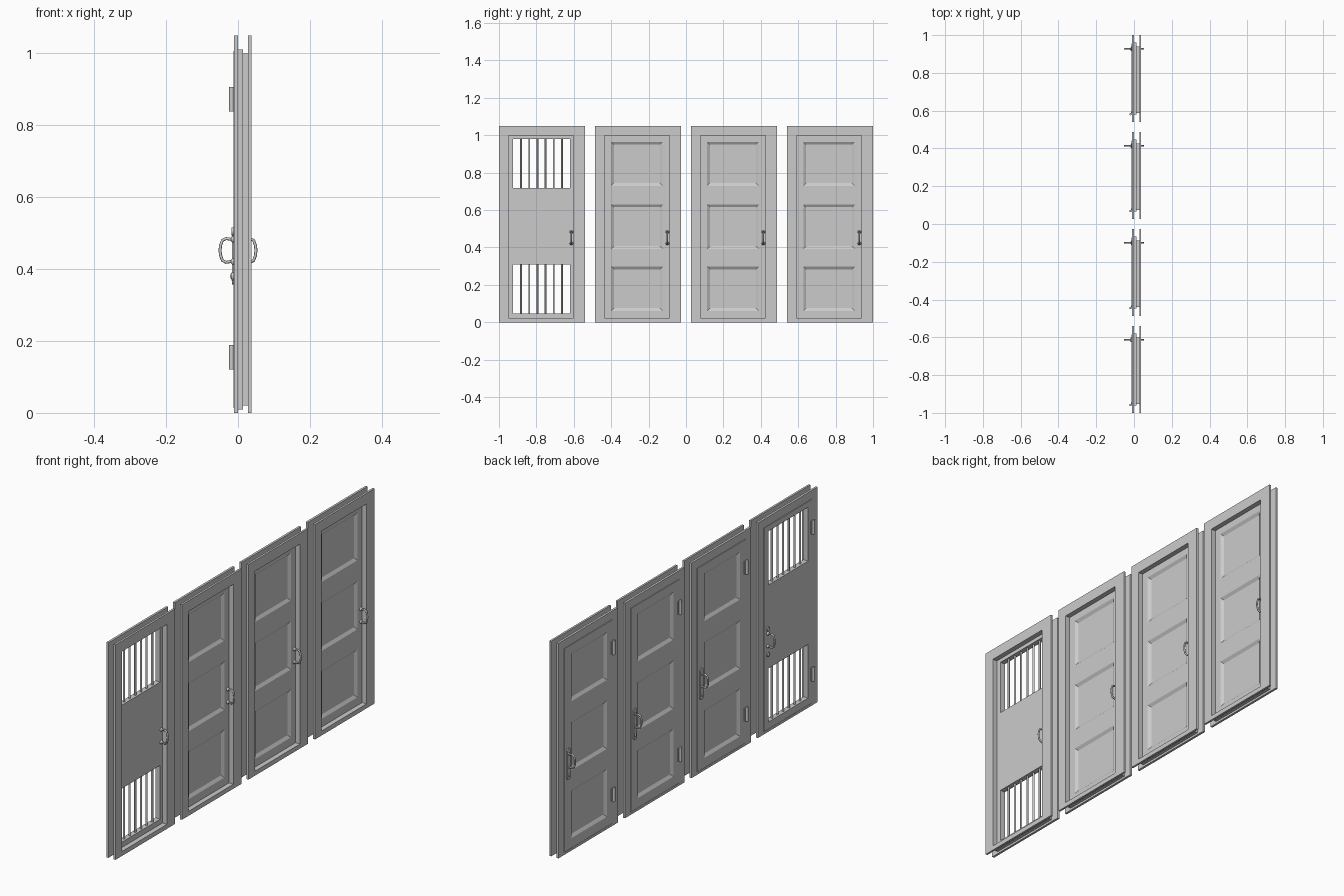
import bpy, bmesh, math
from mathutils import Matrix

if "Cube" in bpy.data.objects:
    bpy.data.objects.remove(bpy.data.objects["Cube"])

grey = bpy.data.materials.new("light_grey")
grey.diffuse_color = (0.6, 0.6, 0.6, 1)
grey.use_nodes = True
grey.node_tree.nodes["Principled BSDF"].inputs["Base Color"].default_value = grey.diffuse_color


def finish(name, bm, smooth=False):
    bmesh.ops.remove_doubles(bm, verts=bm.verts, dist=1e-5)
    bmesh.ops.recalc_face_normals(bm, faces=bm.faces)
    me = bpy.data.meshes.new(name)
    bm.to_mesh(me)
    bm.free()
    me.materials.append(grey)
    for p in me.polygons:
        p.use_smooth = smooth
    ob = bpy.data.objects.new(name, me)
    bpy.context.collection.objects.link(ob)
    if smooth:
        bpy.ops.object.select_all(action='DESELECT')
        ob.select_set(True)
        bpy.context.view_layer.objects.active = ob
        bpy.ops.object.shade_smooth_by_angle(angle=math.radians(40))
    return ob


def quad(bm, *pts):
    bm.faces.new([bm.verts.new(p) for p in pts])


def corners(x, r):
    y0, y1, z0, z1 = r
    return [(x, y0, z0), (x, y1, z0), (x, y1, z1), (x, y0, z1)]


def band(bm, a, b):
    # four quads joining two rectangles
    for i in range(4):
        j = (i + 1) % 4
        quad(bm, a[i], a[j], b[j], b[i])


def ring(name, x0, x1, outer, inner):
    # rectangular ring between depths x0 and x1
    bm = bmesh.new()
    loops = [corners(x0, outer), corners(x1, outer), corners(x1, inner), corners(x0, inner)]
    for i in range(4):
        band(bm, loops[i], loops[(i + 1) % 4])
    finish(name, bm)


def leaf(name, x0, x1, ys, zs, barred, depth=0.009, w=0.014):
    # grid slab: odd cells are sunk panels or open windows
    bm = bmesh.new()
    ny, nz = len(ys) - 1, len(zs) - 1
    for i in range(ny):
        for j in range(nz):
            r = (ys[i], ys[i + 1], zs[j], zs[j + 1])
            f, b = corners(x1, r), corners(x0, r)
            if i % 2 and j % 2:
                if barred:
                    band(bm, f, b)
                else:
                    n = (r[0] + w, r[1] - w, r[2] + w, r[3] - w)
                    for face, x in ((f, x1 - depth), (b, x0 + depth)):
                        c = corners(x, n)
                        band(bm, face, c)
                        quad(bm, *c)
            else:
                quad(bm, *f)
                quad(bm, *b)
            for k, edge in enumerate((j == 0, i == ny - 1, j == nz - 1, i == 0)):
                if edge:
                    m = (k + 1) % 4
                    quad(bm, f[k], f[m], b[m], b[k])
    finish(name, bm)


def cylinder(name, centre, radius, length, axis, n=16):
    bm = bmesh.new()
    rot = Matrix.Rotation(math.pi / 2, 4, 'Y') if axis == 'X' else Matrix()
    bmesh.ops.create_cone(bm, cap_ends=True, segments=n, radius1=radius, radius2=radius,
                          depth=length, matrix=Matrix.Translation(centre) @ rot)
    finish(name, bm, True)


def block(name, c, size):
    bm = bmesh.new()
    bmesh.ops.create_cube(bm, size=1, matrix=Matrix.Translation(c) @ Matrix.Diagonal((*size, 1)))
    finish(name, bm)


def ball(name, c, size):
    bm = bmesh.new()
    bmesh.ops.create_uvsphere(bm, u_segments=14, v_segments=8, radius=1,
                              matrix=Matrix.Translation(c) @ Matrix.Diagonal((*size, 1)))
    finish(name, bm, True)


def pull(name, x, y, d):
    # D-shaped pull handle as a swept curve
    cu = bpy.data.curves.new(name, 'CURVE')
    cu.dimensions = '3D'
    cu.bevel_depth = 0.0042
    cu.bevel_resolution = 2
    cu.use_fill_caps = True
    pts = [(0, .422), (.55, .419), (.82, .424), (.96, .438), (1, .452),
           (.96, .466), (.82, .480), (.55, .485), (0, .482)]
    sp = cu.splines.new('POLY')
    sp.points.add(len(pts) - 1)
    for p, (u, z) in zip(sp.points, pts):
        p.co = (x + u * d, y, z, 1)
    sp.use_smooth = True
    cu.materials.append(grey)
    ob = bpy.data.objects.new(name, cu)
    bpy.context.collection.objects.link(ob)
    bpy.ops.object.select_all(action='DESELECT')
    ob.select_set(True)
    bpy.context.view_layer.objects.active = ob
    bpy.ops.object.convert(target='MESH')
    for z in (.421, .483):
        ball(name + "_rosette", (x, y, z), (.008, .009, .009))


def lock_plate(name, y):
    # long plate with round ends
    bm = bmesh.new()
    vs = []
    for k in range(18):
        a = math.pi * (k if k < 9 else k - 1) / 8
        z = 0.499 if k < 9 else 0.369
        vs.append(bm.verts.new((-0.017, y + .012 * math.cos(a), z + .012 * math.sin(a))))
    f = bm.faces.new(vs)
    g = bmesh.ops.extrude_face_region(bm, geom=[f])
    bmesh.ops.translate(bm, vec=(.006, 0, 0),
                        verts=[v for v in g['geom'] if isinstance(v, bmesh.types.BMVert)])
    finish(name, bm)


for n in range(4):
    s = -1 + n * 0.5133
    barred = n == 0
    # frame: two casings, rebate lining and stop
    outer = (s, s + .46, 0, 1.05)
    rebate = (s + .04, s + .42, .01, 1.011)
    rebate_in = (s + .042, s + .418, .012, 1.009)
    stop = (s + .048, s + .400, .02, 1.0)
    stop_in = (s + .050, s + .398, .022, .998)
    ring("front_casing", .028, .038, outer, stop_in)
    ring("back_casing", -.011, 0, outer, rebate_in)
    ring("rebate_lining", 0, .014, rebate, rebate_in)
    ring("door_stop", .014, .028, stop, stop_in)
    # door leaf
    y0, y1, z0, z1 = s + .044, s + .416, .014, 1.007
    if barred:
        ys = [y0, s + .075, s + .380, y1]
        zs = [z0, .048, .310, .717, .980, z1]
    else:
        ys = [y0, s + .087, s + .362, y1]
        zs = [z0, .0615, .297, .393, .630, .730, .965, z1]
    leaf("barred_door" if barred else "panel_door", -.012, .014, ys, zs, barred)
    if barred:
        for k in range(1, 7):
            for a, b in ((.048, .310), (.717, .980)):
                cylinder("window_bar", (.001, s + .075 + k * .305 / 7, (a + b) / 2),
                         .005, b - a + .01, 'Z', 12)
    # handles and lock
    hy = s + .387
    pull("front_handle", .014, hy, .036)
    pull("back_handle", -.013, hy, -.037)
    if barred:
        for z in (.505, .380):
            cylinder("lock_rosette", (-.014, hy, z), .011, .007, 'X')
    else:
        lock_plate("lock_plate", hy)
    ball("lock_knob", (-.016, hy, .38), (.006, .006, .009))
    # hinges
    for z in (.155, .8725):
        cylinder("hinge_barrel", (-.018, s + .042, z), .0065, .068, 'Z', 12)
        block("hinge_plate", (-.013, s + .048, z), (.004, .014, .064))
